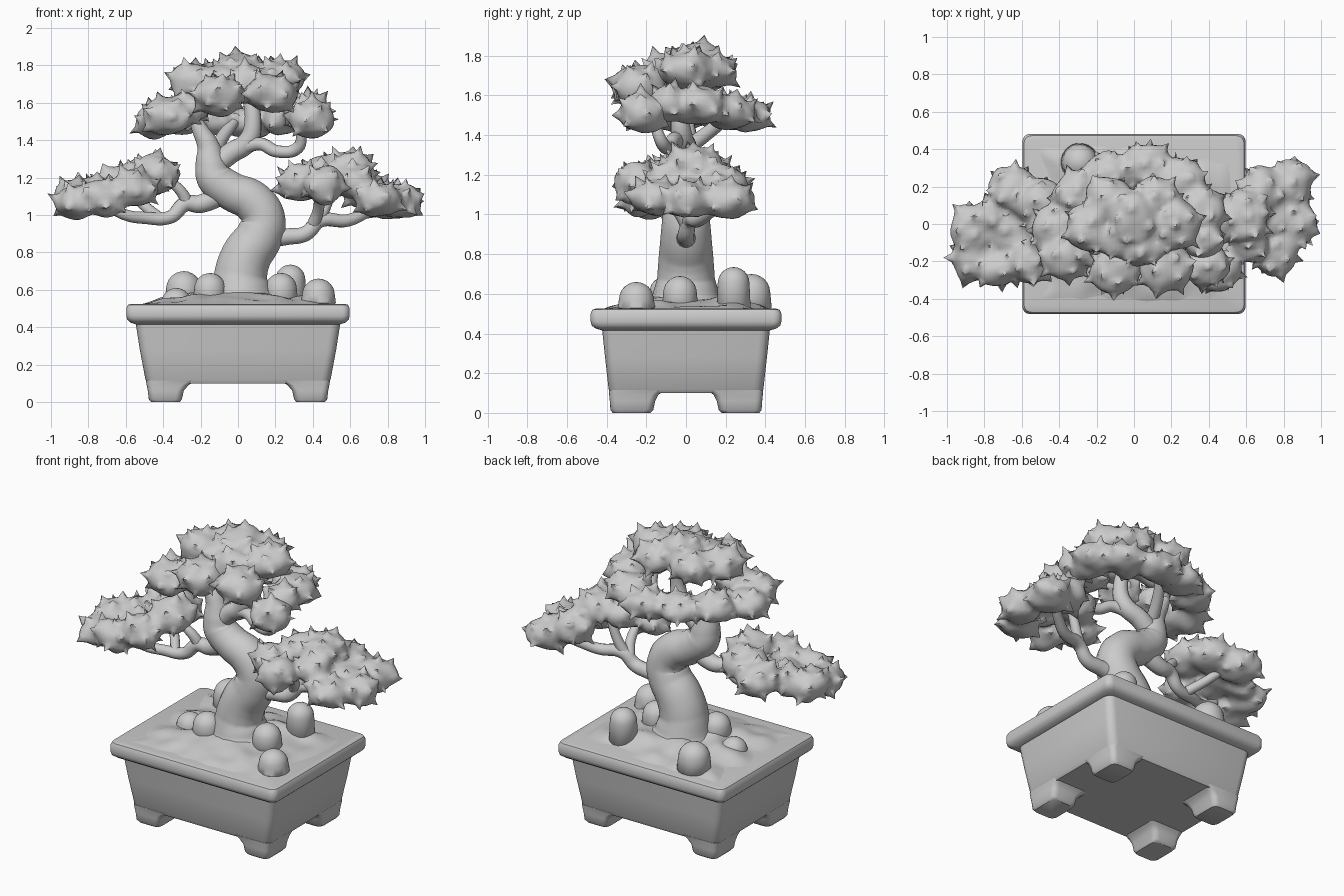
import bpy, bmesh, math, random
from mathutils import Vector, Matrix, noise

if "Cube" in bpy.data.objects:
    bpy.data.objects.remove(bpy.data.objects["Cube"])

random.seed(7)


def make(name, bm, angle=40):
    """Turn a bmesh into a smooth shaded object."""
    bmesh.ops.recalc_face_normals(bm, faces=bm.faces)
    me = bpy.data.meshes.new(name)
    bm.to_mesh(me)
    bm.free()
    me.shade_smooth()
    me.set_sharp_from_angle(angle=math.radians(angle))
    ob = bpy.data.objects.new(name, me)
    bpy.context.collection.objects.link(ob)
    return ob


def loft(name, sections):
    """Stack rounded rectangles: (cx, cy, half_x, half_y, z, corner radius)."""
    bm = bmesh.new()
    rings = []
    for cx, cy, hx, hy, z, r in sections:
        ring = []
        for q, (sx, sy) in enumerate([(1, 1), (-1, 1), (-1, -1), (1, -1)]):
            for k in range(5):
                a = math.pi / 2 * (q + k / 4)
                ring.append(bm.verts.new((cx + sx * (hx - r) + r * math.cos(a),
                                          cy + sy * (hy - r) + r * math.sin(a), z)))
        rings.append(ring)
    for a, b in zip(rings, rings[1:]):
        for i in range(len(a)):
            j = (i + 1) % len(a)
            bm.faces.new((a[i], a[j], b[j], b[i]))
    bm.faces.new(rings[0])
    bm.faces.new(rings[-1])
    return make(name, bm)


def limb(name, pts):
    """Tapering tube through (x, y, z, radius) points."""
    cu = bpy.data.curves.new(name, 'CURVE')
    cu.dimensions = '3D'
    cu.bevel_depth = 1
    cu.bevel_resolution = 5
    cu.resolution_u = 8
    cu.use_fill_caps = True
    sp = cu.splines.new('BEZIER')
    sp.bezier_points.add(len(pts) - 1)
    for bp, (x, y, z, r) in zip(sp.bezier_points, pts):
        bp.co = (x, y, z)
        bp.radius = r
        bp.handle_left_type = bp.handle_right_type = 'AUTO'
    tmp = bpy.data.objects.new(name, cu)
    bpy.context.collection.objects.link(tmp)
    bm = bmesh.new()
    bm.from_mesh(tmp.evaluated_get(bpy.context.evaluated_depsgraph_get()).to_mesh())
    bpy.data.objects.remove(tmp)
    return make(name, bm, 60)


def foliage(name, puffs):
    """Fuse (x, y, z, rx, ry, rz) puffs, then pull leaf spikes out of the skin."""
    bm = bmesh.new()
    for x, y, z, rx, ry, rz in puffs:
        bmesh.ops.create_icosphere(bm, subdivisions=3, radius=1, matrix=Matrix.Translation((x, y, z))
                                   @ Matrix.Diagonal((rx, ry, rz, 1)))
    tmp = make(name, bm)
    rm = tmp.modifiers.new("fuse", 'REMESH')
    rm.mode = 'VOXEL'
    rm.voxel_size = 0.024
    sm = tmp.modifiers.new("soften", 'SMOOTH')
    sm.iterations = 3
    bpy.context.view_layer.update()
    bm = bmesh.new()
    bm.from_mesh(tmp.evaluated_get(bpy.context.evaluated_depsgraph_get()).to_mesh())
    bpy.data.objects.remove(tmp)
    bm.normal_update()
    normals = {v: v.normal.copy() for v in bm.verts}
    for v, n in normals.items():
        v.co += n * (0.005 + 0.022 * noise.noise(v.co * 10))
    tips = []
    for v in random.sample(list(bm.verts), len(bm.verts)):
        if normals[v].z < -0.75 or any((v.co - t).length < 0.085 for t in tips):
            continue
        tips.append(v.co.copy())
        d = (normals[v] + Vector((0, 0, 0.2))).normalized()
        for e in v.link_edges:
            e.other_vert(v).co += d * 0.008
        v.co += d * random.uniform(0.03, 0.052)
    return make(name, bm, 75)


# Pot: tapered body and rounded rim
loft("pot_body", [(0, 0, .48, .38, .10, .04), (0, 0, .495, .39, .12, .05),
                  (0, 0, .525, .408, .28, .05), (0, 0, .55, .425, .44, .05)])
loft("pot_rim", [(0, 0, .545, .42, .415, .04), (0, 0, .575, .455, .425, .04),
                 (0, 0, .592, .475, .44, .04), (0, 0, .597, .481, .46, .04),
                 (0, 0, .597, .481, .50, .04), (0, 0, .588, .472, .52, .04),
                 (0, 0, .57, .455, .525, .04)])

# Four corner feet, flaring into the pot
for sx, side in ((-1, "left"), (1, "right")):
    for sy, end in ((-1, "front"), (1, "back")):
        secs = []
        for x0, x1, y0, y1, z in ((.31, .465, .18, .37, 0), (.30, .477, .165, .381, .015),
                                  (.29, .482, .155, .384, .06), (.265, .488, .14, .387, .09),
                                  (.225, .492, .11, .389, .115)):
            secs.append((sx * (x0 + x1) / 2, sy * (y0 + y1) / 2,
                         (x1 - x0) / 2, (y1 - y0) / 2, z, .035))
        loft(f"foot_{end}_{side}", secs)

# Lumpy soil mound
bm = bmesh.new()
bmesh.ops.create_grid(bm, x_segments=44, y_segments=36, size=1)
for v in bm.verts:
    x, y = v.co.x * .54, v.co.y * .43
    edge = max(0, 1 - max(abs(v.co.x), abs(v.co.y)) ** 4)
    h = .028 + .06 * math.exp(-(x * x + y * y) / .08) + .045 * noise.noise((x * 7, y * 7, 1))
    v.co = (x, y, .517 + edge * max(h, 0))
make("soil", bm, 60)

# Domed stones: (x, y, radius, top height)
for i, (x, y, r, top) in enumerate([(-.29, .33, .095, .7), (-.15, -.1, .085, .69),
                                    (.28, .24, .08, .735), (.43, -.25, .088, .66),
                                    (.23, -.03, .085, .69), (-.33, -.02, .08, .61)]):
    bm = bmesh.new()
    bmesh.ops.create_icosphere(bm, subdivisions=3, radius=r)
    for v in bm.verts:
        flare = 1.12 if v.co.z < -.01 else 1
        v.co = (x + v.co.x * flare, y + v.co.y * flare,
                top - r + v.co.z if v.co.z > -.01 else .51 + .3 * (v.co.z + r))
    make(f"stone_{i + 1}", bm, 60)

# Trunk and branches
limb("trunk", [(.02, 0, .52, .21), (.015, 0, .59, .17), (.015, 0, .68, .145), (.045, 0, .78, .138),
               (.115, 0, .89, .128), (.135, 0, .98, .12), (.08, 0, 1.07, .115), (-.04, 0, 1.13, .105),
               (-.125, 0, 1.2, .1), (-.145, 0, 1.28, .085), (-.16, 0, 1.37, .06),
               (-.2, 0, 1.45, .045), (-.24, 0, 1.53, .03)])
limb("crown_branch", [(-.12, 0, 1.27, .06), (-.04, 0, 1.33, .058), (.05, -.02, 1.39, .055),
                      (.08, -.03, 1.5, .045), (.04, 0, 1.7, .035)])
limb("crown_side_branch", [(.02, -.02, 1.36, .04), (.12, -.06, 1.38, .035), (.21, -.09, 1.34, .033),
                           (.32, -.12, 1.36, .033), (.34, -.16, 1.46, .025)])
limb("crown_back_branch", [(-.13, 0, 1.33, .04), (-.08, .12, 1.42, .035), (-.02, .22, 1.5, .03)])
limb("left_branch", [(-.07, 0, 1.12, .06), (-.2, 0, 1.06, .05), (-.28, -.01, 1.06, .042),
                     (-.36, -.03, .99, .036), (-.5, -.06, .985, .033), (-.6, -.1, 1.0, .03),
                     (-.72, -.12, 1.06, .025)])
limb("left_twig", [(-.27, -.01, 1.06, .035), (-.3, -.03, 1.12, .03), (-.36, -.05, 1.18, .025)])
limb("left_back_twig", [(-.42, -.04, .985, .03), (-.5, .06, 1.05, .028), (-.58, .13, 1.13, .025)])
limb("right_branch", [(.12, 0, .88, .06), (.27, 0, .885, .045), (.36, 0, .9, .042),
                      (.44, .02, .97, .038), (.58, .06, .97, .034), (.68, .12, 1.01, .03),
                      (.78, .2, 1.07, .025)])
limb("right_twig", [(.4, .01, .94, .035), (.43, -.05, 1.03, .03), (.43, -.17, 1.14, .025)])
limb("right_back_twig", [(.42, .01, .95, .035), (.47, .03, 1.05, .03), (.52, .04, 1.2, .025)])

# Leaf pads
foliage("left_foliage", [(-.87, -.03, 1.1, .11, .14, .095), (-.86, -.18, 1.07, .12, .13, .085),
                         (-.72, -.23, 1.09, .13, .1, .095), (-.65, .18, 1.15, .13, .13, .1),
                         (-.77, .04, 1.12, .1, .1, .08), (-.5, .11, 1.2, .13, .13, .1),
                         (-.44, -.04, 1.22, .13, .13, .095), (-.55, -.2, 1.14, .13, .11, .095),
                         (-.66, -.04, 1.13, .12, .12, .06)])
foliage("right_foliage", [(.86, .0, 1.07, .11, .13, .09), (.83, .21, 1.07, .13, .14, .09),
                          (.75, -.15, 1.08, .12, .12, .09), (.68, .18, 1.14, .12, .13, .1),
                          (.59, .04, 1.25, .13, .14, .095), (.62, -.1, 1.18, .1, .1, .09),
                          (.72, .04, 1.14, .1, .1, .04),
                          (.46, -.25, 1.16, .11, .11, .1), (.32, -.13, 1.17, .11, .12, .095),
                          (.44, .0, 1.22, .1, .12, .09)])
foliage("crown_ring_foliage", [(-.43, -.04, 1.5, .12, .14, .085), (-.36, -.18, 1.53, .14, .12, .095),
                               (-.25, -.12, 1.58, .1, .1, .08),
                               (-.31, .15, 1.52, .13, .13, .085), (-.13, .27, 1.51, .13, .12, .085),
                               (.06, .31, 1.5, .14, .12, .085), (.25, .22, 1.52, .13, .13, .085),
                               (.36, .06, 1.55, .12, .14, .095), (.37, -.09, 1.56, .1, .11, .09)])
foliage("crown_right_puff", [(.39, -.22, 1.515, .12, .12, .1)])
foliage("crown_top_foliage", [(-.24, -.02, 1.71, .12, .14, .1), (-.14, .13, 1.72, .13, .12, .085),
                              (0, .04, 1.775, .13, .14, .09), (.12, .13, 1.72, .12, .12, .09),
                              (.22, .0, 1.73, .13, .14, .1), (.04, -.13, 1.71, .13, .1, .09),
                              (-.1, -.08, 1.73, .11, .1, .07)])
foliage("crown_front_left_puff", [(-.1, -.24, 1.64, .13, .13, .105)])
foliage("crown_front_right_puff", [(.17, -.23, 1.65, .14, .13, .105)])
